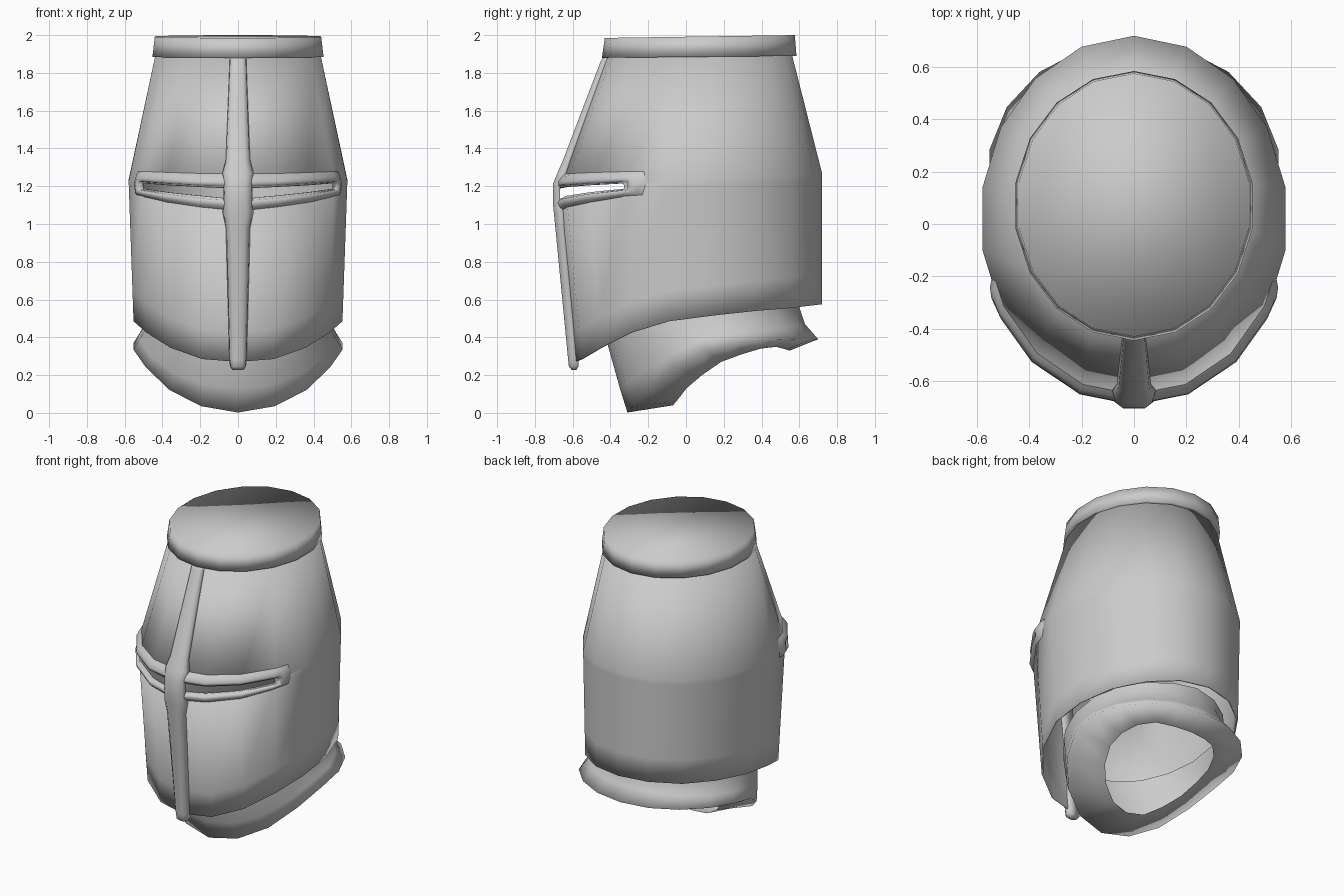
import bpy, math

if "Cube" in bpy.data.objects:
    bpy.data.objects.remove(bpy.data.objects["Cube"])

N = 18                                   # sides around the helmet
STEP = 360 / N
steel = bpy.data.materials.new("steel_grey")
steel.diffuse_color = (0.6, 0.6, 0.6, 1)
steel.use_nodes = True
steel.node_tree.nodes["Principled BSDF"].inputs["Base Color"].default_value = steel.diffuse_color


def make(name, verts, faces):
    me = bpy.data.meshes.new(name)
    me.from_pydata(verts, [], faces)
    me.materials.append(steel)
    me.shade_smooth()
    ob = bpy.data.objects.new(name, me)
    bpy.context.collection.objects.link(ob)
    return ob


def oval(rx, c, r, deg):
    """Point on an oval; 0 degrees is the front, growing towards +x."""
    a = math.radians(deg)
    return rx * math.sin(a), c - r * math.cos(a)


def fold(deg):
    """Angle away from the front, 0 to 180."""
    deg %= 360
    return min(deg, 360 - deg)


def ramp(values, deg):
    """Read a front-to-back list of values at an angle."""
    t = fold(deg) / 180 * (len(values) - 1)
    i = min(int(t), len(values) - 2)
    return values[i] + (values[i + 1] - values[i]) * (t - i)


def grid_faces(rows, cols, closed, skip=lambda i, j: False):
    return [(j * cols + i, j * cols + (i + 1) % cols,
             (j + 1) * cols + (i + 1) % cols, (j + 1) * cols + i)
            for j in range(rows - 1) for i in range(cols if closed else cols - 1)
            if not skip(i, j)]


# Helmet surface: narrow top, brow ridge, lower edge drawn in at the front
TOP, BROW = (0.447, 0.07, 0.495), (0.588, 0.02, 0.70)
LOW_FRONT, LOW_BACK = (0.555, 0.02, 0.61), (0.555, 0.02, 0.70)


def brow_z(deg):
    return 1.19 + 0.08 * fold(deg) / 180


def ring_point(deg, z, out):
    zk = brow_z(deg)
    if z > zk:
        t, a, b = (z - zk) / (1.88 - zk), BROW, TOP
    else:
        t, a, b = min(1, (zk - z) / (zk - 0.3)), BROW, LOW_FRONT if fold(deg) < 90 else LOW_BACK
    rx, c, r = (p + (q - p) * t for p, q in zip(a, b))
    return oval(rx + out, c, r + out, deg)


def surface(deg, z, out=0.0):
    k = math.floor(deg / STEP)
    f = deg / STEP - k
    p, q = ring_point(k * STEP, z, out), ring_point((k + 1) * STEP, z, out)
    return (p[0] + (q[0] - p[0]) * f, p[1] + (q[1] - p[1]) * f, z)


# Shell, with the eye slit left open between the two brow rows
HEM = [0.27, 0.285, 0.345, 0.425, 0.485, 0.515, 0.54, 0.555, 0.57, 0.575]
angles = [i * STEP for i in range(N)]
row_z = [lambda d: ramp(HEM, d),
         lambda d: ramp(HEM, d) + 0.16,
         lambda d: brow_z(d) - max(0.03, 0.06 - 0.0005 * fold(d)),
         brow_z,
         lambda d: 1.89]
verts = [surface(d, f(d)) for f in row_z for d in angles]
shell = make("helmet_shell", verts, grid_faces(
    len(row_z), N, True, lambda i, j: j == 2 and (i < 3 or i >= N - 3)))
thick = shell.modifiers.new("thickness", "SOLIDIFY")
thick.thickness = 0.01
thick.offset = -1

# Top rim and flat lid in one smooth piece
verts = []
for (rx, c, r), z0, z1 in [((0.43, 0.07, 0.485), 1.88, 1.89),
                           ((0.46, 0.07, 0.515), 1.88, 1.89),
                           ((0.447, 0.073, 0.503), 1.985, 2.0)]:
    for d in angles:
        x, y = oval(rx, c, r, d)
        verts.append((x, y, z0 + (z1 - z0) * (y - c + r) / (2 * r)))
make("top_rim_and_lid", verts, grid_faces(3, N, True) + [tuple(range(2 * N, 3 * N))])

# Raised frame around each eye slit: (angle, z) on the outer and the slit side
FRAME = [(0, 1.27, 0, 1.195), (20, 1.272, 20, 1.2), (40, 1.277, 40, 1.21),
         (60, 1.282, 58, 1.219), (69, 1.282, 61, 1.219), (71, 1.22, 61.5, 1.20),
         (69, 1.152, 61, 1.183), (58, 1.14, 57, 1.179), (40, 1.112, 40, 1.163),
         (20, 1.086, 20, 1.141), (0, 1.065, 0, 1.126)]
for side, label in ((1, "right"), (-1, "left")):
    verts = []
    for a0, z0, a1, z1 in FRAME:
        for t, out in ((0, -0.004), (0.3, 0.015), (0.65, 0.022), (0.9, 0.014), (1, -0.01)):
            x, y, z = surface(a0 + (a1 - a0) * t, z0 + (z1 - z0) * t, out)
            verts.append((side * x, y, z))
    faces = grid_faces(len(FRAME), 5, False)
    if side > 0:
        faces = [f[::-1] for f in faces]
    make("eye_slit_frame_" + label, verts, faces)

# Vertical face bar: (z, half width, how far it stands out, how deep it sits)
BAR = [(1.89, 0.045, 0.012, 0.02), (1.86, 0.046, 0.02, 0.02), (1.34, 0.066, 0.026, 0.02),
       (1.27, 0.084, 0.03, 0.02), (1.215, 0.076, 0.033, 0.004), (1.11, 0.076, 0.033, 0.004),
       (1.06, 0.082, 0.033, 0.02), (0.98, 0.066, 0.033, 0.02), (0.28, 0.047, 0.034, 0.02),
       (0.245, 0.042, 0.03, 0.02), (0.228, 0.03, 0.015, 0.01)]
verts = []
for z, w, out, deep in BAR:
    y = surface(0, z)[1]
    verts += [(-w, y + deep, z), (-w * 0.9, y - out * 0.4, z), (-w * 0.55, y - out, z),
              (w * 0.55, y - out, z), (w * 0.9, y - out * 0.4, z), (w, y + deep, z)]
faces = [f[::-1] for f in grid_faces(len(BAR), 6, True)]
last = (len(BAR) - 1) * 6
faces += [tuple(range(6)), tuple(range(last + 5, last - 1, -1))]
make("face_bar", verts, faces)

# Neck collar: inner hole, flared lower edge, waist, upper edge inside the shell
COLLAR = [((0.35, 0.24, 0.31), [0.04, 0.06, 0.13, 0.20, 0.27, 0.31, 0.34, 0.35, 0.335, 0.33]),
          ((0.562, 0.195, 0.505), [0.002, 0.035, 0.12, 0.24, 0.335, 0.37, 0.385, 0.39, 0.39, 0.39]),
          ((0.53, 0.14, 0.49), [0.13, 0.15, 0.21, 0.30, 0.385, 0.42, 0.44, 0.455, 0.465, 0.47]),
          ((0.485, 0.09, 0.51), [0.38, 0.39, 0.41, 0.44, 0.47, 0.50, 0.52, 0.54, 0.55, 0.56]),
          ((0.475, 0.09, 0.51), [0.45, 0.46, 0.48, 0.51, 0.54, 0.57, 0.59, 0.60, 0.61, 0.62])]
verts = []
for (rx, c, r), heights in COLLAR:
    verts += [(*oval(rx, c, r, d), ramp(heights, d)) for d in angles]
make("neck_collar", verts, grid_faces(len(COLLAR), N, True))
